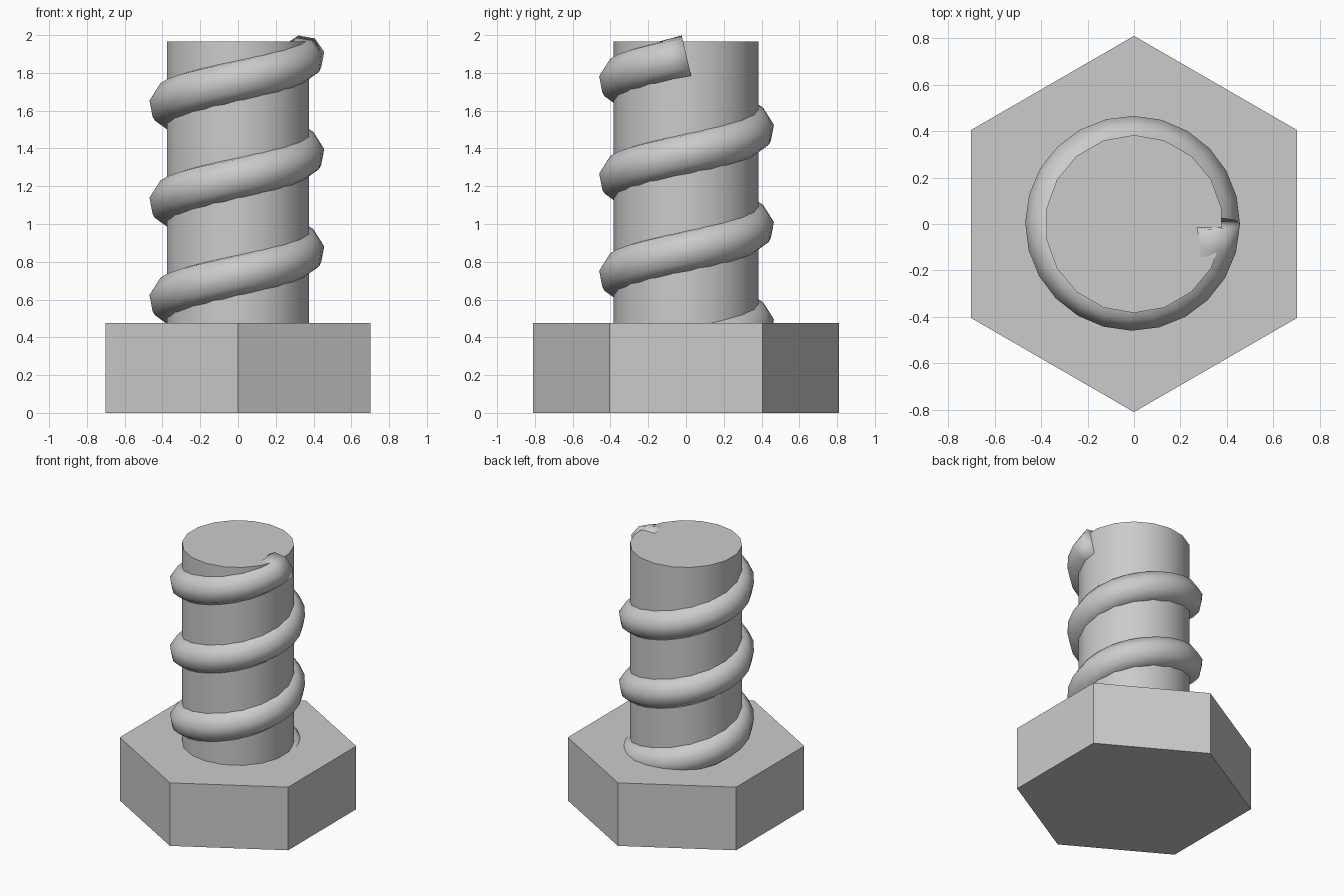
import bpy, bmesh, math
from mathutils import Vector, Matrix

old = bpy.data.objects.get("Cube")
if old:
    bpy.data.objects.remove(old, do_unlink=True)

# Material
steel = bpy.data.materials.new("plain grey")
steel.use_nodes = True
GREY = (0.6, 0.6, 0.6, 1)
steel.diffuse_color = GREY
steel.node_tree.nodes["Principled BSDF"].inputs["Base Color"].default_value = GREY


def make_object(name, bm, smooth_angle=None):
    bmesh.ops.recalc_face_normals(bm, faces=bm.faces)
    mesh = bpy.data.meshes.new(name)
    bm.to_mesh(mesh)
    bm.free()
    mesh.materials.append(steel)
    obj = bpy.data.objects.new(name, mesh)
    bpy.context.collection.objects.link(obj)
    if smooth_angle:
        bpy.ops.object.select_all(action="DESELECT")
        obj.select_set(True)
        bpy.context.view_layer.objects.active = obj
        bpy.ops.object.shade_smooth_by_angle(angle=math.radians(smooth_angle))


def prism(name, sides, radius, z0, z1, smooth_angle=None):
    bm = bmesh.new()
    bmesh.ops.create_cone(bm, cap_ends=True, segments=sides, radius1=radius,
                          radius2=radius, depth=z1 - z0,
                          matrix=Matrix.Translation((0, 0, (z0 + z1) / 2)))
    make_object(name, bm, smooth_angle)


# Hexagonal head, with a corner towards the front, and the round shaft
prism("hex_head", 6, 0.81, 0, 0.475)
prism("shaft", 18, 0.383, 0.4, 1.965, 40)

# Thread: an eight-sided tube swept up a right-handed helix
TURNS, STEPS, SIDES = 3, 24, 8
PITCH, COIL, TUBE = 0.515, 0.35, 0.115
BASE = Vector((-0.006, 0.003, 0.343))
bm = bmesh.new()
rings = []
for i in range(TURNS * STEPS + 1):
    a = math.tau * i / STEPS
    out = Vector((math.cos(a), math.sin(a), 0))
    along = Vector((-COIL * out.y, COIL * out.x, PITCH / math.tau)).normalized()
    up = out.cross(along)
    centre = BASE + out * COIL + Vector((0, 0, PITCH * i / STEPS))
    ring = []
    for k in range(SIDES):
        t = math.tau * k / SIDES + math.radians(12)
        ring.append(bm.verts.new(centre + TUBE * (math.cos(t) * out + math.sin(t) * up)))
    rings.append(ring)
for low, high in zip(rings, rings[1:]):
    for k in range(SIDES):
        n = (k + 1) % SIDES
        bm.faces.new((low[k], low[n], high[n], high[k]))
bm.faces.new(rings[0])
bm.faces.new(rings[-1])
make_object("thread", bm, 100)
